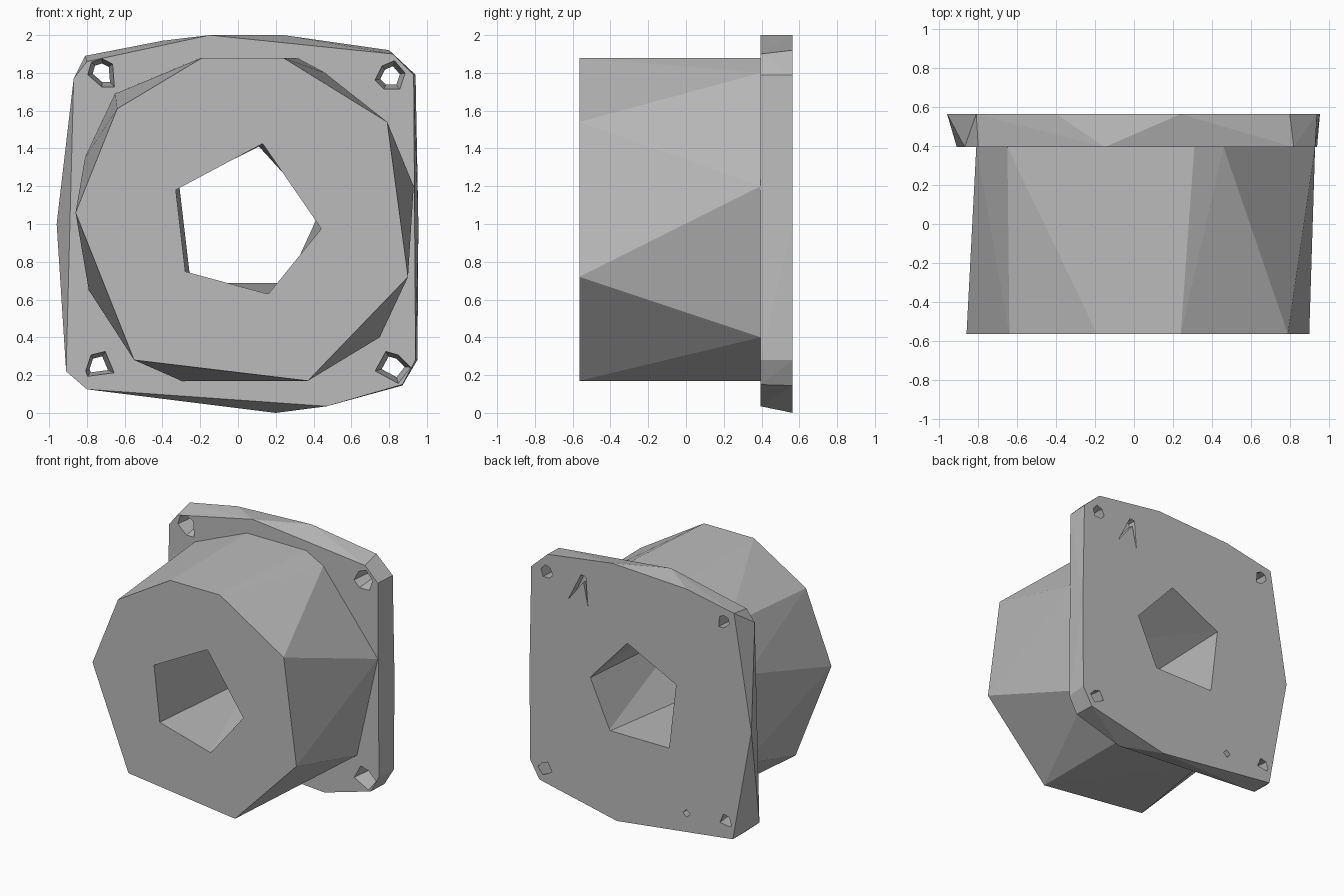
import bpy, bmesh

cube = bpy.data.objects.get("Cube")
if cube:
    bpy.data.objects.remove(cube, do_unlink=True)

grey = bpy.data.materials.new("plain_grey")
grey.use_nodes = True
grey.diffuse_color = (0.5, 0.5, 0.5, 1)
grey.node_tree.nodes["Principled BSDF"].inputs["Base Color"].default_value = (0.5, 0.5, 0.5, 1)

FRONT, JOIN, BACK, EXTRA = -0.565, 0.395, 0.565, 0.03


def loft(name, *rings):
    """Faceted solid wrapped around rings given as (y, [(x, z), ...])."""
    bm = bmesh.new()
    for y, outline in rings:
        for x, z in outline:
            bm.verts.new((x, y, z))
    res = bmesh.ops.convex_hull(bm, input=bm.verts)
    loose = {g for g in res["geom_interior"] + res["geom_unused"]
             if isinstance(g, bmesh.types.BMVert)}
    bmesh.ops.delete(bm, geom=list(loose), context="VERTS")
    bmesh.ops.dissolve_limit(bm, angle_limit=0.002, verts=bm.verts, edges=bm.edges)
    bmesh.ops.recalc_face_normals(bm, faces=bm.faces)
    mesh = bpy.data.meshes.new(name)
    bm.to_mesh(mesh)
    bm.free()
    mesh.materials.append(grey)
    obj = bpy.data.objects.new(name, mesh)
    bpy.context.collection.objects.link(obj)
    return obj


def cut(obj, cutters):
    """Subtract the cutters and keep the result as plain mesh."""
    for c in cutters:
        mod = obj.modifiers.new("cut", "BOOLEAN")
        mod.operation, mod.solver, mod.object = "DIFFERENCE", "EXACT", c
    bpy.context.view_layer.update()
    deps = bpy.context.evaluated_depsgraph_get()
    mesh = bpy.data.meshes.new_from_object(obj.evaluated_get(deps))
    obj.modifiers.clear()
    obj.data = mesh


# Faceted barrel, its rear ring slightly twisted against the front one
body = loft(
    "body",
    (FRONT, [(-.64, 1.61), (-.19, 1.88), (.24, 1.88), (.79, 1.54),
             (.9, .72), (.37, .17), (-.55, .28), (-.86, 1.06)]),
    (JOIN, [(-.65, 1.69), (-.2, 1.88), (.31, 1.88), (.46, 1.8), (.93, 1.2),
            (.75, .4), (.37, .17), (-.3, .17), (-.79, .65), (-.81, 1.35)]))

# Mounting plate with bowed edges and clipped corners
flange = loft(
    "mounting_flange",
    (JOIN, [(-.87, 1.77), (-.8, 1.86), (-.66, 1.88), (-.15, 2), (.82, 1.9),
            (.93, 1.79), (.94, .28), (.87, .15), (.47, .035), (-.8, .125), (-.91, .22)]),
    (BACK, [(-.81, 1.89), (-.4, 1.97), (.24, 2), (.8, 1.92), (.94, 1.79), (.955, 1),
            (.95, .28), (.87, .145), (.2, 0), (-.8, .125), (-.96, 1)]))

# Five-sided bore through both parts
bore_front = [(-.33, 1.18), (.13, 1.425), (.44, .975), (.16, .63), (-.28, .75)]
bore_back = [(-.31, 1.2), (.11, 1.41), (.43, 1.06), (.26, .69), (-.25, .69)]
bore = loft("bore_cutter", (FRONT - EXTRA, bore_front), (BACK + EXTRA, bore_back))

# Tapered screw holes in the corners: wide in front, narrow behind
mouths = [
    [(-.8, 1.79), (-.78, 1.86), (-.72, 1.88), (-.66, 1.85), (-.65, 1.72), (-.72, 1.72)],
    [(.72, 1.76), (.76, 1.84), (.83, 1.87), (.89, 1.8), (.86, 1.71), (.77, 1.71)],
    [(-.81, .22), (-.78, .31), (-.7, .33), (-.65, .21), (-.8, .19)],
    [(.72, .22), (.78, .33), (.85, .31), (.92, .24), (.85, .15)]]
screw_holes = []
for i, mouth in enumerate(mouths):
    cx = sum(p[0] for p in mouth) / len(mouth)
    cz = sum(p[1] for p in mouth) / len(mouth)
    throat = [(cx + (x - cx) * .55, cz + (z - cz) * .55) for x, z in mouth]
    screw_holes.append(loft(f"screw_hole_cutter_{i}",
                            (JOIN - EXTRA, mouth), (BACK + EXTRA, throat)))

# Small slits and a blind pit in the rear face
marks = [[(.51, 1.84), (.47, 1.81), (.62, 1.62)],
         [(.5, 1.84), (.47, 1.83), (.45, 1.6)],
         [(-.43, .22), (-.4, .25), (-.37, .22), (-.4, .19)]]
pits = [loft(f"rear_mark_cutter_{i}", (BACK - .06, m), (BACK + EXTRA, m))
        for i, m in enumerate(marks)]

cut(body, [bore])
cut(flange, [bore] + screw_holes + pits)
for c in [bore] + screw_holes + pits:
    bpy.data.objects.remove(c, do_unlink=True)
